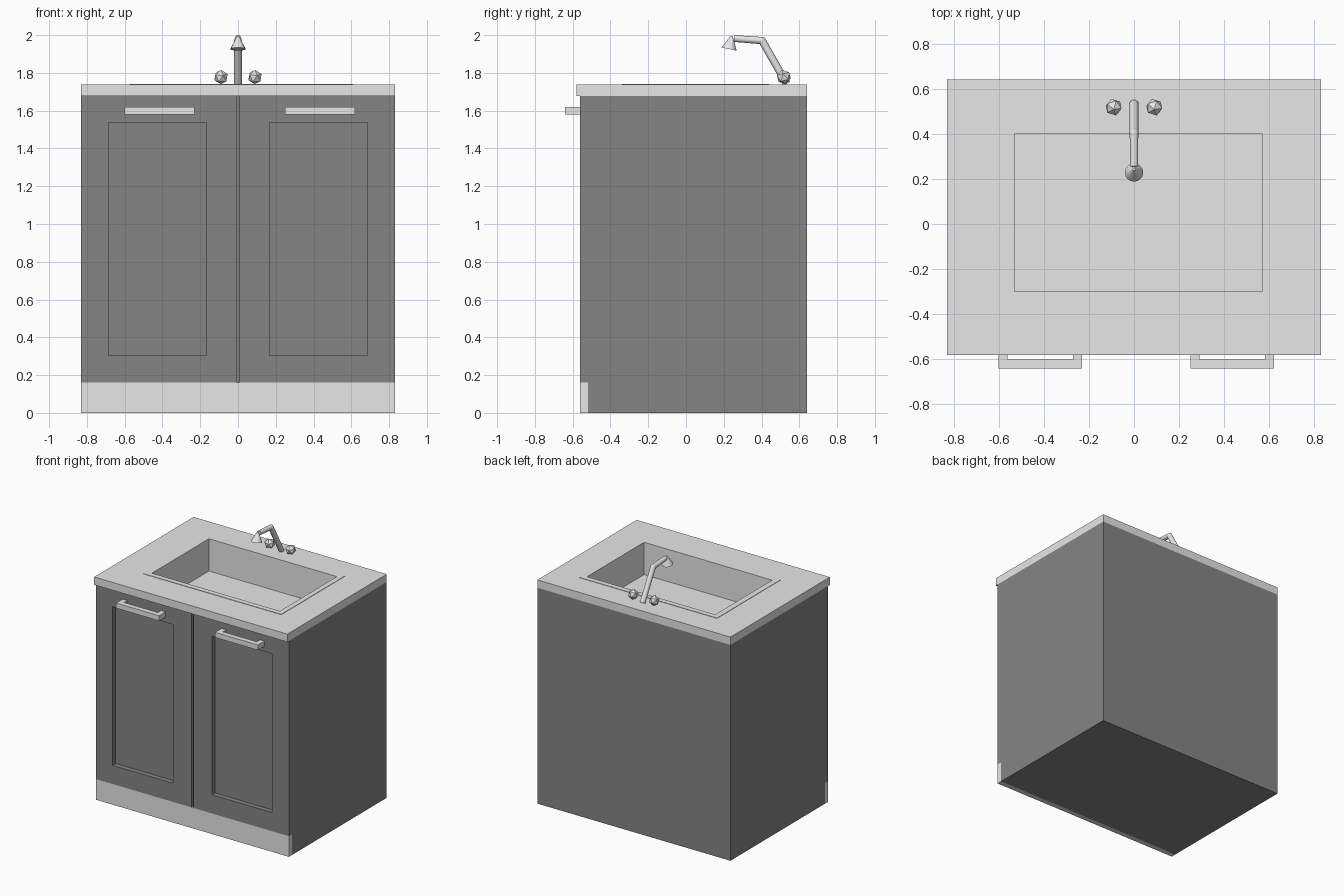
import bpy, bmesh, math
from mathutils import Matrix, Vector

cube = bpy.data.objects.get("Cube")
if cube:
    bpy.data.objects.remove(cube, do_unlink=True)


def material(name, value):
    m = bpy.data.materials.new(name)
    m.use_nodes = True
    color = (value, value, value, 1)
    m.diffuse_color = color
    m.node_tree.nodes["Principled BSDF"].inputs["Base Color"].default_value = color
    return m


LIGHT = material("light grey", 0.8)
DARK = material("dark grey", 0.235)


def finish(name, bm, mat, smooth=False):
    bmesh.ops.recalc_face_normals(bm, faces=bm.faces)
    mesh = bpy.data.meshes.new(name)
    bm.to_mesh(mesh)
    bm.free()
    obj = bpy.data.objects.new(name, mesh)
    bpy.context.collection.objects.link(obj)
    mesh.materials.append(mat)
    if smooth:
        bpy.ops.object.select_all(action="DESELECT")
        obj.select_set(True)
        bpy.context.view_layer.objects.active = obj
        bpy.ops.object.shade_smooth_by_angle(angle=math.radians(40))
    return obj


def add_box(bm, x, y, z):
    verts = bmesh.ops.create_cube(bm, size=1)["verts"]
    for v in verts:
        v.co = [lo + (c + 0.5) * (hi - lo) for c, (lo, hi) in zip(v.co, (x, y, z))]


def open_box(name, x, y, z, mat):
    """Box without its top face."""
    bm = bmesh.new()
    add_box(bm, x, y, z)
    bmesh.ops.recalc_face_normals(bm, faces=bm.faces)
    bmesh.ops.delete(bm, geom=[f for f in bm.faces if f.normal.z > 0.5], context="FACES")
    return finish(name, bm, mat)


def frame(name, outer, inner, z, mat):
    """Rectangular ring; outer and inner are (x range, y range)."""
    bm = bmesh.new()
    rings = []
    for (x, y), h in ((outer, z[0]), (outer, z[1]), (inner, z[1]), (inner, z[0])):
        corners = ((x[0], y[0]), (x[1], y[0]), (x[1], y[1]), (x[0], y[1]))
        rings.append([bm.verts.new((a, b, h)) for a, b in corners])
    for k in range(4):
        a, b = rings[k], rings[(k + 1) % 4]
        for i in range(4):
            j = (i + 1) % 4
            bm.faces.new((a[i], a[j], b[j], b[i]))
    return finish(name, bm, mat)


def add_rod(bm, a, b, r1, r2, sides=16):
    a, b = Vector(a), Vector(b)
    d = b - a
    mat = d.to_track_quat("Z", "Y").to_matrix().to_4x4()
    mat.translation = (a + b) / 2
    bmesh.ops.create_cone(bm, cap_ends=True, segments=sides, radius1=r1,
                          radius2=r2, depth=d.length, matrix=mat)


W, FRONT, BACK = 0.83, -0.56, 0.64
BODY_TOP, TOP, KICK = 1.677, 1.738, 0.16
DOOR_BACK = FRONT + 0.04

# Cabinet carcass, open at the top so the basin can hang inside
open_box("cabinet", (-W, W), (DOOR_BACK, BACK), (0, BODY_TOP), DARK)

# Plinth below the doors
bm = bmesh.new()
add_box(bm, (-W, W), (FRONT, DOOR_BACK), (0, KICK))
finish("plinth", bm, LIGHT)

# Doors with a recessed panel, and bracket handles
for side, label in ((-1, "right"), (1, "left")):
    bm = bmesh.new()
    add_box(bm, sorted((side * 0.008, side * W)), (FRONT, DOOR_BACK), (KICK, BODY_TOP))
    bmesh.ops.recalc_face_normals(bm, faces=bm.faces)
    face = next(f for f in bm.faces if f.normal.y < -0.5)
    bmesh.ops.inset_region(bm, faces=[face], thickness=0.05)
    px = sorted((side * 0.167, side * 0.686))
    center = face.calc_center_median()
    for v in face.verts:
        v.co.x = px[v.co.x > center.x]
        v.co.z = 1.538 if v.co.z > center.z else 0.305
    bmesh.ops.inset_region(bm, faces=[face], thickness=0, depth=-0.03)
    for v in face.verts:
        v.co.y = DOOR_BACK - 0.002
    finish(label + "_door", bm, DARK)

    x0 = 0.25 if side > 0 else -0.60
    x1 = x0 + 0.37
    bm = bmesh.new()
    z = (1.58, 1.62)
    add_box(bm, (x0, x1), (-0.64, -0.60), z)
    for a in (x0, x1 - 0.04):
        add_box(bm, (a, a + 0.04), (-0.60, FRONT), z)
    finish(label + "_handle", bm, LIGHT)

# Worktop with the sink opening, raised rim and basin
opening = ((-0.53, 0.57), (-0.30, 0.40))
rim = ((-0.575, 0.61), (-0.34, 0.44))
frame("worktop", ((-W, W), (-0.58, BACK)), rim, (BODY_TOP, TOP), LIGHT)
frame("sink_rim", rim, opening, (BODY_TOP - 0.003, TOP + 0.003), LIGHT)
basin = open_box("basin", *opening, (1.49, BODY_TOP - 0.003), LIGHT)
basin.data.flip_normals()

# Tap: bent pipe with a round elbow and a flared spout
base, elbow, tip = (0, 0.533, 1.742), (0, 0.403, 1.971), (0, 0.255, 1.982)
bm = bmesh.new()
add_rod(bm, base, elbow, 0.02, 0.02)
add_rod(bm, elbow, tip, 0.019, 0.018)
bmesh.ops.create_uvsphere(bm, u_segments=16, v_segments=8, radius=0.02,
                          matrix=Matrix.Translation(elbow))
finish("tap_pipe", bm, LIGHT, True)

bm = bmesh.new()
add_rod(bm, (0, 0.228, 1.926), (0, 0.242, 1.994), 0.041, 0.006)
finish("tap_spout", bm, LIGHT, True)

# Faceted tap knobs
for x, label in ((-0.09, "right"), (0.09, "left")):
    bm = bmesh.new()
    place = Matrix.Translation((x, 0.518, 1.778)) @ Matrix.Rotation(math.radians(15), 4, "X")
    bmesh.ops.create_icosphere(bm, subdivisions=1, radius=0.039, matrix=place)
    finish(label + "_knob", bm, LIGHT)
